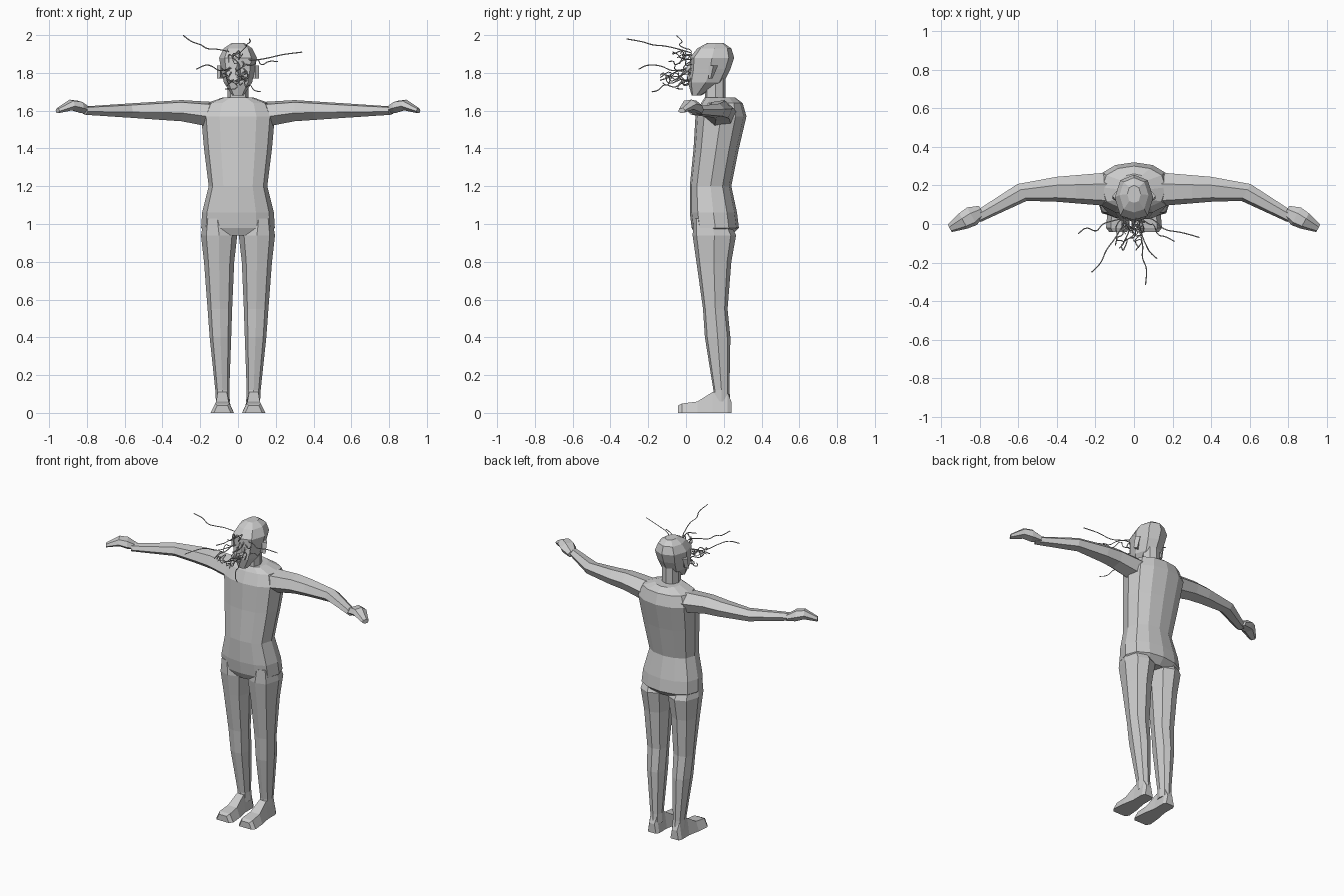
import bpy
import bmesh
import math
import random
from mathutils import Vector

cube = bpy.data.objects.get("Cube")
if cube:
    bpy.data.objects.remove(cube, do_unlink=True)

grey = bpy.data.materials.new("plain grey")
grey.use_nodes = True
grey.diffuse_color = (0.6, 0.6, 0.6, 1)
grey.node_tree.nodes["Principled BSDF"].inputs["Base Color"].default_value = grey.diffuse_color


def loft(name, rings, mirror=False):
    """Skin a list of equal-length point rings and cap both ends."""
    bm = bmesh.new()
    loops = [[bm.verts.new(point) for point in ring] for ring in rings]
    for lower, upper in zip(loops, loops[1:]):
        for i in range(len(lower)):
            bm.faces.new((lower[i - 1], lower[i], upper[i], upper[i - 1]))
    bm.faces.new(loops[0])
    bm.faces.new(loops[-1])
    bmesh.ops.recalc_face_normals(bm, faces=bm.faces)
    mesh = bpy.data.meshes.new(name)
    bm.to_mesh(mesh)
    bm.free()
    mesh.materials.append(grey)
    obj = bpy.data.objects.new(name, mesh)
    bpy.context.collection.objects.link(obj)
    if mirror:
        obj.modifiers.new("Mirror", 'MIRROR')


def level(z, half, front, back, sides=12, centre=0):
    """Horizontal ring with a flattened front and a rounder back."""
    middle, depth = (front + back) / 2, (back - front) / 2
    ring = []
    for i in range(sides):
        angle = math.tau * i / sides
        bulge = math.sin(angle)
        power = 0.6 if bulge < 0 else 0.8
        y = middle + math.copysign(abs(bulge) ** power, bulge) * depth
        ring.append(Vector((centre + half * math.cos(angle), y, z)))
    return ring


# Torso from crotch to shoulders
loft("torso", [
    level(z=0.94, half=0.15, front=0.05, back=0.24),
    level(z=0.98, half=0.195, front=0.03, back=0.28),
    level(z=1.06, half=0.19, front=0.02, back=0.27),
    level(z=1.2, half=0.155, front=0.02, back=0.24),
    level(z=1.4, half=0.18, front=0.04, back=0.28),
    level(z=1.57, half=0.195, front=0.05, back=0.32),
    level(z=1.64, half=0.165, front=0.08, back=0.3),
    level(z=1.67, half=0.08, front=0.1, back=0.26),
])

# Neck
loft("neck", [level(z, half=0.055, front=0.1, back=0.21, sides=8) for z in (1.65, 1.8)])

# Head from chin to crown
loft("head", [
    level(z=1.68, half=0.03, front=0.03, back=0.08, sides=8),
    level(z=1.75, half=0.075, front=0.01, back=0.2, sides=8),
    level(z=1.82, half=0.09, front=0.02, back=0.235, sides=8),
    level(z=1.88, half=0.1, front=0.02, back=0.255, sides=8),
    level(z=1.93, half=0.075, front=0.06, back=0.24, sides=8),
    level(z=1.957, half=0.035, front=0.11, back=0.2, sides=8),
])

# Nose and ears
loft("nose", [level(z, half=0.015, front=tip, back=0.06, sides=4)
              for z, tip in ((1.79, -0.015), (1.86, 0.02))])
loft("ears", [level(z, half=0.02, front=0.12, back=edge, sides=4, centre=0.092)
              for z, edge in ((1.77, 0.14), (1.84, 0.17))], mirror=True)

# Legs from ankle to hip
loft("legs", [
    level(z=0.06, half=0.037, front=0.14, back=0.235, sides=8, centre=0.08),
    level(z=0.12, half=0.037, front=0.145, back=0.23, sides=8, centre=0.083),
    level(z=0.4, half=0.057, front=0.1, back=0.235, sides=8, centre=0.093),
    level(z=0.55, half=0.065, front=0.09, back=0.22, sides=8, centre=0.096),
    level(z=0.8, half=0.08, front=0.055, back=0.24, sides=8, centre=0.1),
    level(z=0.94, half=0.096, front=0.035, back=0.265, sides=8, centre=0.1),
    level(z=1.03, half=0.07, front=0.04, back=0.22, sides=8, centre=0.11),
], mirror=True)


def foot_slice(y, half, height):
    """Upright slice of a foot, narrower on top."""
    middle = 0.083
    return [Vector((middle + half * side, y, z))
            for side, z in ((-1, 0), (1, 0), (0.6, height), (-0.6, height))]


# Feet from heel to toe
loft("feet", [
    foot_slice(y=0.24, half=0.03, height=0.06),
    foot_slice(y=0.22, half=0.04, height=0.11),
    foot_slice(y=0.14, half=0.04, height=0.11),
    foot_slice(y=0.06, half=0.055, height=0.06),
    foot_slice(y=-0.02, half=0.062, height=0.05),
    foot_slice(y=-0.042, half=0.045, height=0.04),
], mirror=True)


def arm_slice(x, width, height, lift=0, shift=0):
    """Six sided slice of an arm that bends forward past the elbow."""
    elbow, slope = 0.55, 0.55
    turn = math.atan(slope) if x > elbow else 0
    centre = Vector((x, 0.18 - slope * max(0, x - elbow) + shift, 1.6 + lift))
    across = Vector((math.sin(turn), math.cos(turn), 0)) * width
    up = Vector((0, 0, height))
    angles = [math.tau * i / 6 + 0.2 for i in range(6)]
    return [centre + across * math.cos(a) + up * math.sin(a) for a in angles]


# Arms taper evenly from shoulder to wrist
loft("arms", [arm_slice(x, width=0.1 - 0.085 * x, height=0.08 - 0.07 * x, lift=min(0, x - 0.3) / 8)
              for x in (0.1, 0.2, 0.3, 0.4, 0.58, 0.7, 0.81)], mirror=True)

# Mitten hands
loft("hands", [arm_slice(x, width, height=width * 0.65, lift=lift, shift=0.02)
               for x, width, lift in ((0.79, 0.03, 0), (0.84, 0.053, 0.02), (0.885, 0.046, 0.03),
                                      (0.955, 0.022, 0))], mirror=True)

# Thin strands trailing from the face
random.seed(7)
curve = bpy.data.curves.new("face_strands", 'CURVE')
curve.dimensions = '3D'
curve.bevel_depth = 0.003
curve.bevel_resolution = 0
curve.resolution_u = 4
curve.materials.append(grey)


def strand(root, tip, wobble):
    """Wavy strand running from the face to its tip."""
    spline = curve.splines.new('BEZIER')
    spline.bezier_points.add(5)
    last = len(spline.bezier_points) - 1
    for i, knot in enumerate(spline.bezier_points):
        sway = Vector([random.uniform(-wobble, wobble) for axis in range(3)])
        knot.co = root.lerp(tip, i / last) + sway * (0 < i < last)
        knot.handle_left_type = knot.handle_right_type = 'AUTO'


# Long strands
for tip in ((-0.29, -0.05, 1.998), (0.34, -0.07, 1.91), (-0.22, -0.25, 1.82),
            (0.06, -0.315, 1.98), (0.12, -0.18, 1.7), (0.21, -0.09, 1.86)):
    end = Vector(tip)
    start = Vector((end.x / 6, 0.03, (end.z + 1.83) / 2))
    strand(start, end, wobble=0.02)

# Short tangled strands close to the face
for i in range(13):
    start = Vector((random.uniform(-0.06, 0.06), 0.03, random.uniform(1.73, 1.92)))
    end = start + Vector((random.uniform(-0.06, 0.06), random.uniform(-0.17, -0.05),
                          random.uniform(-0.05, 0.05)))
    strand(start, end, wobble=0.03)
bpy.context.collection.objects.link(bpy.data.objects.new("face_strands", curve))
